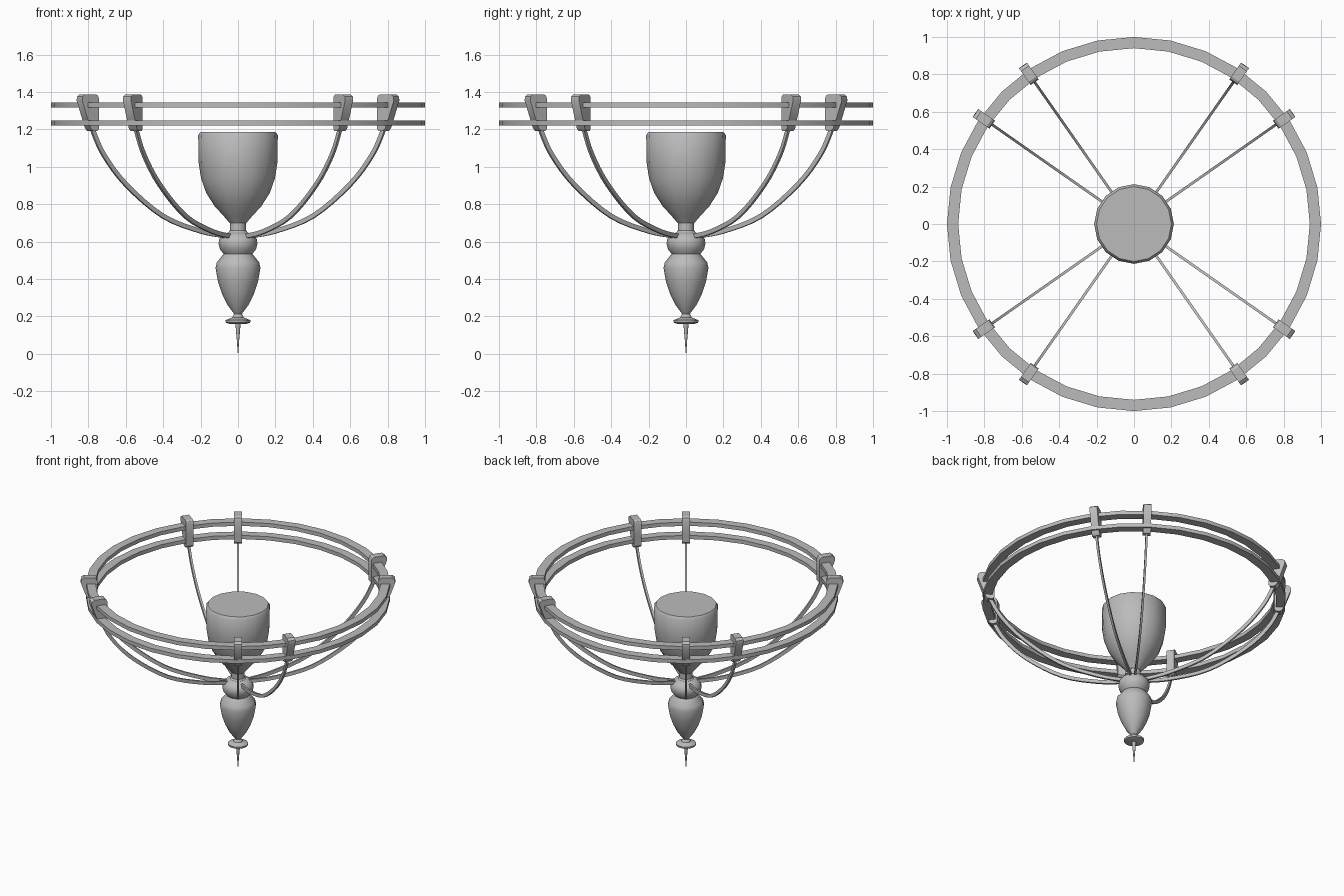
import bpy, bmesh
from math import sin, cos, pi, radians
from mathutils import Vector

cube = bpy.data.objects.get("Cube")
if cube:
    bpy.data.objects.remove(cube, do_unlink=True)

GREY = (0.5, 0.5, 0.5, 1)
metal = bpy.data.materials.new("grey metal")
metal.use_nodes = True
metal.diffuse_color = GREY
metal.node_tree.nodes["Principled BSDF"].inputs["Base Color"].default_value = GREY


def finish(name, bm, angle=30):
    bmesh.ops.recalc_face_normals(bm, faces=bm.faces)
    mesh = bpy.data.meshes.new(name)
    bm.to_mesh(mesh)
    bm.free()
    mesh.materials.append(metal)
    obj = bpy.data.objects.new(name, mesh)
    bpy.context.collection.objects.link(obj)
    bpy.ops.object.select_all(action='DESELECT')
    obj.select_set(True)
    bpy.context.view_layer.objects.active = obj
    bpy.ops.object.shade_smooth_by_angle(angle=radians(angle))
    return obj


def lathe(name, profile, sides, closed=False, angle=30):
    """Turn an (r, z) profile around the z axis; open profiles are capped."""
    bm = bmesh.new()
    rings = [[bm.verts.new((r * sin(2 * pi * i / sides), r * cos(2 * pi * i / sides), z))
              for i in range(sides)] for r, z in profile]
    pairs = list(zip(rings, rings[1:]))
    if closed:
        pairs.append((rings[-1], rings[0]))
    else:
        bm.faces.new(rings[0])
        bm.faces.new(rings[-1])
    for a, b in pairs:
        for i in range(sides):
            j = (i + 1) % sides
            bm.faces.new((a[i], a[j], b[j], b[i]))
    return finish(name, bm, angle)


def smooth_path(points, steps=4):
    """Catmull-Rom path through (r, z) points."""
    p = [Vector(q) for q in points]
    p = [2 * p[0] - p[1]] + p + [2 * p[-1] - p[-2]]
    path = []
    for a, b, c, d in zip(p, p[1:], p[2:], p[3:]):
        for k in range(steps):
            t = k / steps
            path.append(0.5 * (2 * b + (c - a) * t + (2 * a - 5 * b + 4 * c - d) * t ** 2
                               + (3 * b - a - 3 * c + d) * t ** 3))
    return path + [p[-2]]


def plate(name, left, right, width, heading):
    """Strip between two (r, z) edges, given a width, standing along a heading."""
    out = Vector((cos(heading), sin(heading), 0))
    side = Vector((-sin(heading), cos(heading), 0)) * width / 2
    bm = bmesh.new()
    loops = []
    for a, b in zip(left, right):
        loops.append([bm.verts.new(out * q[0] + Vector((0, 0, q[1])) + side * s)
                      for q, s in ((a, -1), (b, -1), (b, 1), (a, 1))])
    for a, b in zip(loops, loops[1:]):
        for i in range(4):
            j = (i + 1) % 4
            bm.faces.new((a[i], a[j], b[j], b[i]))
    bm.faces.new(loops[0])
    bm.faces.new(loops[-1])
    return finish(name, bm)


# Turned bowl, neck, vase and flange
lathe("bowl", [(0.045, 0.70), (0.075, 0.735), (0.125, 0.79), (0.17, 0.86), (0.198, 0.94),
               (0.21, 1.02), (0.213, 1.17), (0.2, 1.187)], 16, angle=40)
lathe("neck", [(0.052, 0.635), (0.052, 0.65), (0.043, 0.66), (0.043, 0.702)], 16)
lathe("collar", [(0.075, 0.532), (0.097, 0.56), (0.104, 0.59), (0.1, 0.615),
                 (0.08, 0.64), (0.05, 0.65)], 16, angle=50)
lathe("vase", [(0.02, 0.213), (0.055, 0.26), (0.085, 0.32), (0.107, 0.385), (0.12, 0.46),
               (0.113, 0.49), (0.075, 0.537)], 16, angle=45)
lathe("flange", [(0.045, 0.16), (0.065, 0.167), (0.067, 0.18), (0.03, 0.195),
                 (0.02, 0.215)], 16)
lathe("spike", [(0.001, 0), (0.007, 0.08), (0.014, 0.162)], 12)

# Twin hoops
for name, z in (("lower_hoop", 1.222), ("upper_hoop", 1.318)):
    lathe(name, [(0.94, z), (1.0, z), (1.0, z + 0.027), (0.94, z + 0.027)], 32, closed=True)

# Curved arms and the clips that hold the hoops, in four pairs
arm = smooth_path([(0.06, 0.628), (0.24, 0.655), (0.49, 0.737), (0.73, 0.905),
                   (0.88, 1.07), (0.96, 1.22)])
upper, lower = [], []
for i, q in enumerate(arm):
    t = (arm[min(i + 1, len(arm) - 1)] - arm[max(i - 1, 0)]).normalized()
    n = Vector((-t.y, t.x)) * 0.012
    upper.append(q + n)
    lower.append(q - n)
clip_in = [(0.935, 1.192), (0.925, 1.205), (0.925, 1.28), (0.925, 1.365), (0.932, 1.38), (0.945, 1.388)]
clip_out = [(0.965, 1.192), (0.98, 1.205), (1.008, 1.28), (1.035, 1.355), (1.033, 1.375), (1.015, 1.388)]
for k in range(8):
    heading = radians(90 * (k // 2) + (35, 55)[k % 2])
    plate(f"arm_{k + 1}", upper, lower, 0.014, heading)
    plate(f"clip_{k + 1}", clip_in, clip_out, 0.052, heading)
